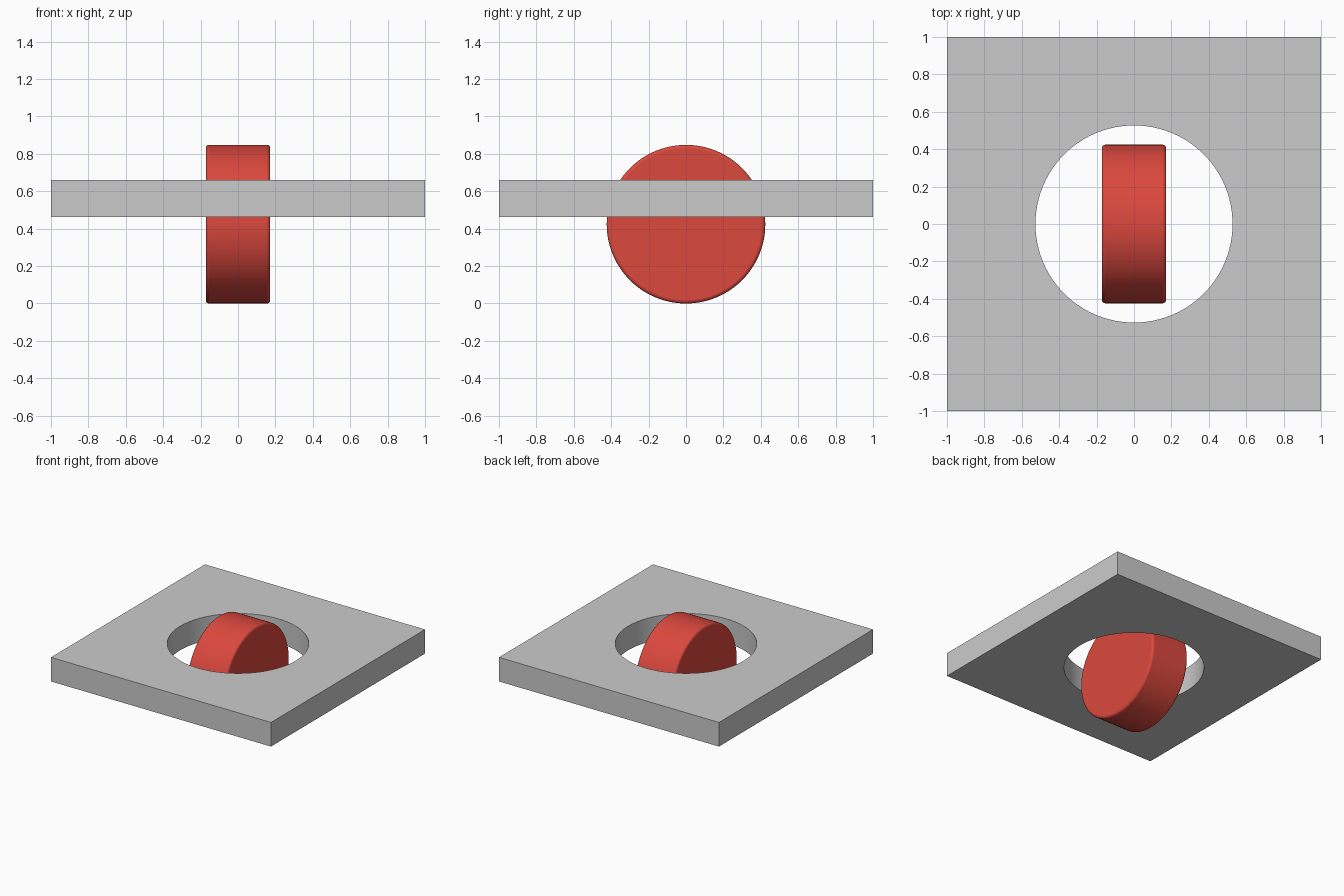
import bpy, bmesh
from math import cos, sin, pi, radians

if "Cube" in bpy.data.objects:
    bpy.data.objects.remove(bpy.data.objects["Cube"])

SEG = 96


def finish(obj):
    bpy.ops.object.select_all(action='DESELECT')
    obj.select_set(True)
    bpy.context.view_layer.objects.active = obj
    bpy.ops.object.shade_smooth_by_angle(angle=radians(30))


# Square plate with a round hole: four rings bridged into a closed loop
def make_plate(half, hole, z0, z1):
    bm = bmesh.new()

    def ring(square, z):
        verts = []
        for i in range(SEG):
            c, s = cos(2 * pi * i / SEG), sin(2 * pi * i / SEG)
            r = half / max(abs(c), abs(s)) if square else hole
            verts.append(bm.verts.new((r * c, r * s, z)))
        return verts

    rings = [ring(True, z0), ring(True, z1), ring(False, z1), ring(False, z0)]
    for k in range(4):
        a, b = rings[k], rings[(k + 1) % 4]
        for i in range(SEG):
            j = (i + 1) % SEG
            bm.faces.new((a[i], a[j], b[j], b[i]))
    bmesh.ops.recalc_face_normals(bm, faces=bm.faces)
    mesh = bpy.data.meshes.new("plate")
    bm.to_mesh(mesh)
    bm.free()
    obj = bpy.data.objects.new("plate", mesh)
    bpy.context.collection.objects.link(obj)
    return obj


finish(make_plate(1.0, 0.527, 0.462, 0.66))

# Upright disc lying along x, with softened rims
RADIUS = 0.424
bpy.ops.mesh.primitive_cylinder_add(vertices=SEG, radius=RADIUS, depth=0.344,
                                    location=(0, 0, RADIUS), rotation=(0, pi / 2, 0))
disc = bpy.context.object
disc.name = "disc"
bevel = disc.modifiers.new("rim_bevel", 'BEVEL')
bevel.width = 0.017
bevel.segments = 3
bevel.limit_method = 'ANGLE'
bevel.angle_limit = radians(40)
finish(disc)

red = bpy.data.materials.new("red")
red.diffuse_color = (0.71, 0.065, 0.047, 1)
red.use_nodes = True
red.node_tree.nodes["Principled BSDF"].inputs["Base Color"].default_value = red.diffuse_color
disc.data.materials.append(red)
